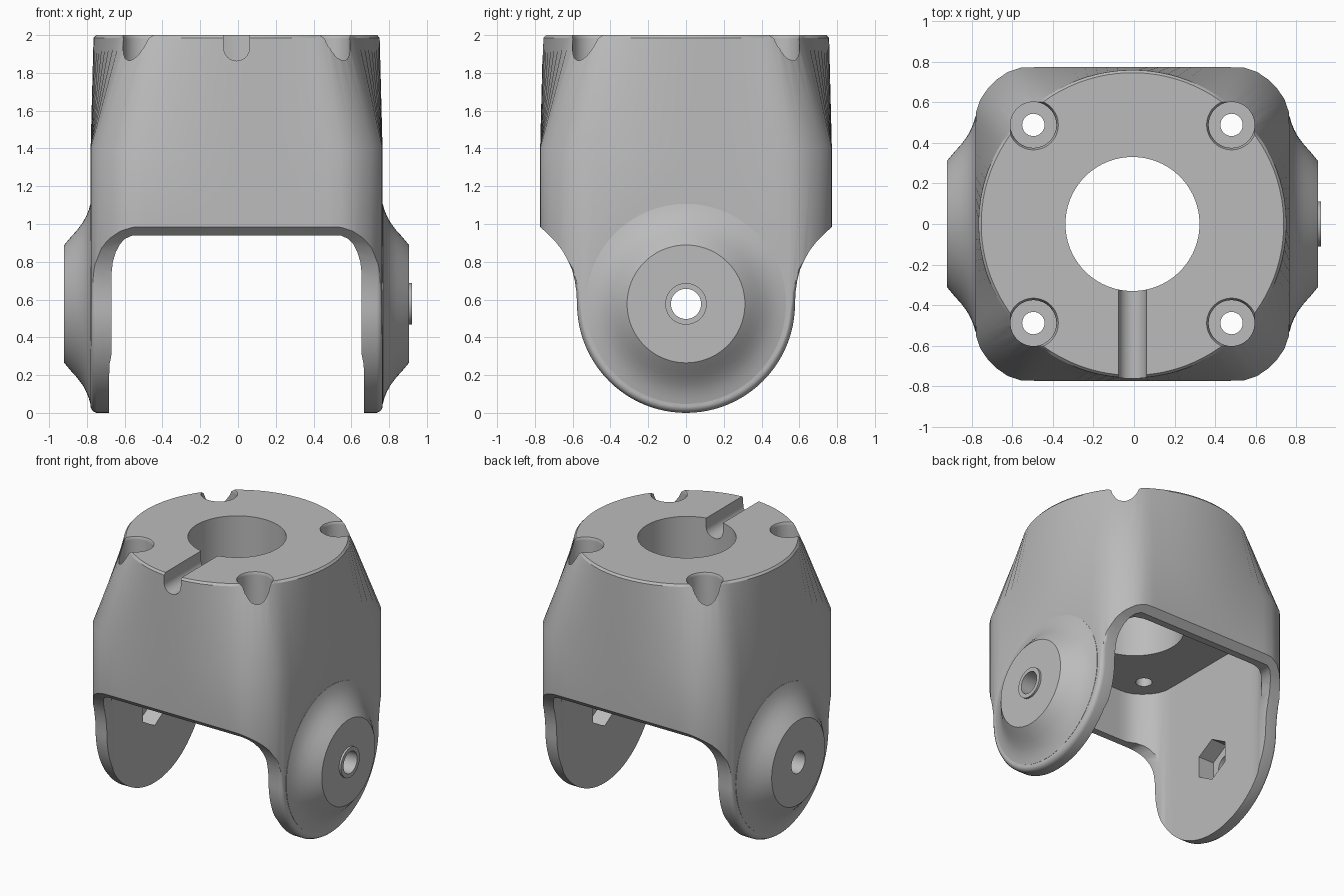
import bpy, bmesh, math
from math import sin, cos, pi

if "Cube" in bpy.data.objects:
    bpy.data.objects.remove(bpy.data.objects["Cube"])

CX = -0.0075          # the body sits slightly left because of the right-hand boss
PIVOT_Z = 0.577


def loft(name, rings):
    """Closed solid through a list of rings with equal point counts."""
    bm = bmesh.new()
    vs = [[bm.verts.new(p) for p in ring] for ring in rings]
    n = len(vs[0])
    for a, b in zip(vs, vs[1:]):
        for i in range(n):
            j = (i + 1) % n
            bm.faces.new((a[i], a[j], b[j], b[i]))
    bm.faces.new(vs[0][::-1])
    bm.faces.new(vs[-1])
    bmesh.ops.recalc_face_normals(bm, faces=bm.faces)
    me = bpy.data.meshes.new(name)
    bm.to_mesh(me)
    bm.free()
    ob = bpy.data.objects.new(name, me)
    bpy.context.collection.objects.link(ob)
    return ob


def revolve(name, profile, axis, center, n=64):
    """Solid of revolution; profile = (position along axis, radius)."""
    rings = []
    for t, r in profile:
        ring = []
        for i in range(n):
            a = 2 * pi * i / n + pi / 2
            u, v = r * cos(a), r * sin(a)
            if axis == 'X':
                ring.append((t, center[0] + u, center[1] + v))
            else:
                ring.append((center[0] + u, center[1] + v, t))
        rings.append(ring)
    return loft(name, rings)


def boolean(ob, tool, op='DIFFERENCE'):
    tool.hide_render = True
    m = ob.modifiers.new(tool.name, 'BOOLEAN')
    m.operation, m.object, m.solver = op, tool, 'EXACT'
    bpy.context.view_layer.objects.active = ob
    bpy.ops.object.modifier_apply(modifier=m.name)
    bpy.data.objects.remove(tool)


def square_points(hx, hy):
    """Square with softened chamfered corners, sampled at even angles."""
    q = [(0, -.54), (0, .54), (.015, .60), (.07, .68), (.09, .70), (.17, .755)]
    seg = [(.77 - d, y) for d, y in q]
    pts = []
    for k in range(4):
        c, s = round(cos(k * pi / 2)), round(sin(k * pi / 2))
        pts += [(x * c - y * s, x * s + y * c) for x, y in seg]
    out = []
    for i in range(96):
        a = 2 * pi * (i + .5) / 96
        dx, dy = cos(a), sin(a)
        for (x1, y1), (x2, y2) in zip(pts, pts[1:] + pts[:1]):
            c1, c2 = dx * y1 - dy * x1, dx * y2 - dy * x2
            if c1 <= 0 < c2:
                t = c1 / (c1 - c2)
                px, py = x1 + t * (x2 - x1), y1 + t * (y2 - y1)
                if px * dx + py * dy > 0:
                    out.append((px * hx / .77, py * hy / .77))
                    break
    return out


def circle_ring(r, z):
    return [(r * cos(2 * pi * (i + .5) / 96), r * sin(2 * pi * (i + .5) / 96), z)
            for i in range(96)]


# Body: chamfered square lofted into a round top
sq = square_points(.7725, .772)
body = loft("yoke_body", [[(x, y, z) for x, y in sq] for z in (-.1, 1.41)]
            + [circle_ring(.758, 1.985), circle_ring(.745, 2.0)])

# Side outline: round arm ends flaring up into the body, outer edge filleted
half = [(PIVOT_Z * sin(a), PIVOT_Z - PIVOT_Z * cos(a))
        for a in [pi / 2 * i / 24 for i in range(25)]]
half += [(.58, .64), (.589, .70), (.604, .76), (.627, .81), (.655, .86), (.69, .905),
         (.73, .945), (.772, .985), (.85, 1.06), (.85, 2.2)]
outline = half + [(-y, z) for y, z in half[:0:-1]]
rings = []
for x, d in [(-.80, .05), (-.7725, .03), (-.768, .019), (-.760, .009), (-.742, 0),
             (.742, 0), (.760, .009), (.768, .019), (.7725, .03), (.80, .05)]:
    rings.append([(x, y * (1 - d / PIVOT_Z), z + d * max(0, 1 - z / PIVOT_Z))
                  for y, z in outline])
boolean(body, loft("side_outline", rings), 'INTERSECT')

# Hollow inside and the front-to-back opening between the arms
inner = square_points(.675, .672)
boolean(body, loft("cavity", [[(x, y, z) for x, y in inner] for z in (-.2, 1.32)]))
gate = [(.662, -.2), (.662, .74), (.655, .80), (.64, .85), (.618, .893), (.59, .922), (.55, .94)]
gate = gate + [(-x, z) for x, z in gate[::-1]]
steps = [(.85, .06), (.772, .04), (.764, .023), (.752, .009), (.735, 0)]
steps = [(-y, o) for y, o in steps] + steps[::-1]
boolean(body, loft("opening", [[(x, y, z + o) for x, z in gate] for y, o in steps]))

# Flared hubs on both arms, plus a thin boss on the right one
hub = [(.72, .53), (.774, .53), (.782, .50), (.796, .465), (.815, .43),
       (.845, .39), (.875, .357), (.9125, .312)]
for s, side in ((1, "right"), (-1, "left")):
    boolean(body, revolve(side + "_hub", [(s * t, r) for t, r in hub], 'X', (0, PIVOT_Z), 72), 'UNION')
boolean(body, revolve("boss", [(.85, .11), (.9275, .11)], 'X', (0, PIVOT_Z), 48), 'UNION')

# Pivot hole and hexagonal nut pockets
boolean(body, revolve("pivot_hole", [(-1.2, .08), (1.2, .08)], 'X', (0, PIVOT_Z), 40))
for s in (1, -1):
    boolean(body, revolve("nut_pocket", [(s * .6, .155), (s * .80, .155)], 'X', (0, PIVOT_Z), 6))

# Top: centre bore, cable slot, four counterbored bolt holes
boolean(body, revolve("bore", [(1.1, .33), (2.2, .33)], 'Z', (0, 0), 96))
u = [(.068 * cos(a), 1.932 + .068 * sin(a)) for a in [pi + pi * i / 20 for i in range(21)]]
u = [(-.068, 2.1)] + u + [(.068, 2.1)]
boolean(body, loft("slot", [[(x, y, z) for x, z in u] for y in (-.29, -.95)]))
for sx in (-1, 1):
    for sy in (-1, 1):
        c = (sx * .488, sy * .488)
        boolean(body, revolve("counterbore", [(1.6, .113), (1.98, .113), (2.02, .133)], 'Z', c, 48))
        boolean(body, revolve("bolt_hole", [(1.2, .055), (1.7, .055)], 'Z', c, 32))

# Finish
for v in body.data.vertices:
    v.co.x += CX
grey = bpy.data.materials.new("light grey")
grey.diffuse_color = (.5, .5, .5, 1)
grey.use_nodes = True
grey.node_tree.nodes["Principled BSDF"].inputs["Base Color"].default_value = grey.diffuse_color
body.data.materials.clear()
body.data.materials.append(grey)
for p in body.data.polygons:
    p.material_index = 0
bpy.ops.object.select_all(action='DESELECT')
body.select_set(True)
bpy.context.view_layer.objects.active = body
bpy.ops.object.shade_smooth_by_angle(angle=math.radians(30))
wn = body.modifiers.new("even_shading", 'WEIGHTED_NORMAL')
wn.keep_sharp = True
